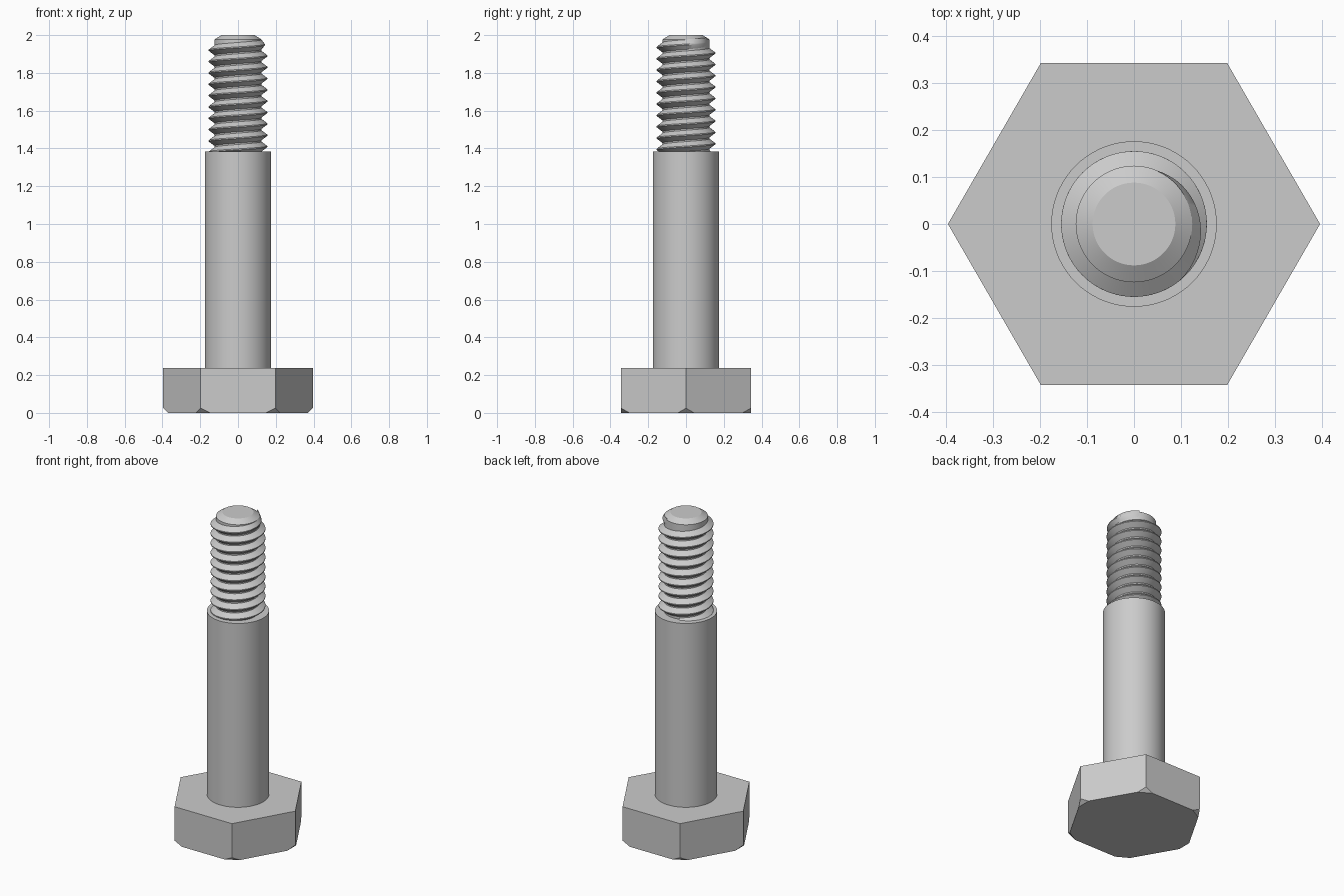
import bpy, bmesh, math
from mathutils import Vector

if "Cube" in bpy.data.objects:
    bpy.data.objects.remove(bpy.data.objects["Cube"], do_unlink=True)

steel = bpy.data.materials.new("steel grey")
grey = (0.6, 0.6, 0.6, 1)
steel.diffuse_color = grey
steel.use_nodes = True
steel.node_tree.nodes["Principled BSDF"].inputs["Base Color"].default_value = grey

SEG = 72
HEAD_R, HEAD_H = 0.396, 0.237
SHANK_R, SHANK_TOP = 0.176, 1.385
CORE_R, CREST_R, PITCH = 0.124, 0.155, 0.06


def finish(name, bm, smooth=True):
    bmesh.ops.recalc_face_normals(bm, faces=bm.faces)
    mesh = bpy.data.meshes.new(name)
    bm.to_mesh(mesh)
    bm.free()
    mesh.materials.append(steel)
    obj = bpy.data.objects.new(name, mesh)
    bpy.context.collection.objects.link(obj)
    if smooth:
        bpy.ops.object.select_all(action='DESELECT')
        obj.select_set(True)
        bpy.context.view_layer.objects.active = obj
        bpy.ops.object.shade_smooth_by_angle(angle=math.radians(30))
    return obj


def turned(name, profile):
    """Closed round solid from (radius, z) pairs, bottom to top."""
    bm = bmesh.new()
    rings = [[bm.verts.new((r * math.cos(math.tau * i / SEG),
                            r * math.sin(math.tau * i / SEG), z))
              for i in range(SEG)] for r, z in profile]
    for a, b in zip(rings, rings[1:]):
        for i in range(SEG):
            j = (i + 1) % SEG
            bm.faces.new((a[i], a[j], b[j], b[i]))
    bm.faces.new(rings[0][::-1])
    bm.faces.new(rings[-1])
    return finish(name, bm)


# Hex head with the lower corners cut off
bm = bmesh.new()
base = bm.faces.new([bm.verts.new((HEAD_R * math.cos(k * math.pi / 3),
                                   HEAD_R * math.sin(k * math.pi / 3), 0))
                     for k in range(6)])
ext = bmesh.ops.extrude_face_region(bm, geom=[base], use_keep_orig=True)
bmesh.ops.translate(bm, vec=(0, 0, HEAD_H),
                    verts=[g for g in ext["geom"] if isinstance(g, bmesh.types.BMVert)])
bmesh.ops.recalc_face_normals(bm, faces=bm.faces)
for k in range(6):
    out = Vector((math.cos(k * math.pi / 3), math.sin(k * math.pi / 3), 0))
    cut = bmesh.ops.bisect_plane(bm, geom=bm.verts[:] + bm.edges[:] + bm.faces[:],
                                 plane_co=out * (HEAD_R - 0.025),
                                 plane_no=out - Vector((0, 0, 1)), clear_outer=True)
    rim = [g for g in cut["geom_cut"] if isinstance(g, bmesh.types.BMEdge)]
    bmesh.ops.holes_fill(bm, edges=rim)
finish("hex_head", bm, smooth=False)

# Plain shank and threaded core with a chamfered tip
turned("shank", [(SHANK_R, HEAD_H - 0.01), (SHANK_R, SHANK_TOP)])
turned("thread_core", [(CORE_R, SHANK_TOP - 0.05), (CORE_R, 1.977), (0.088, 2)])

# Helical thread ridge, fading into the core at the tip
bm = bmesh.new()
END = math.radians(65)
FADE = math.radians(115)
start = -math.tau * 9.7
steps = 720
previous = None
for s in range(steps + 1):
    a = start + (END - start) * s / steps
    z = 1.95 + PITCH * a / math.tau
    height = (CREST_R - CORE_R) * min(1, (END - a) / FADE)
    section = [(CORE_R - 0.001, -0.027), (CORE_R + height, -0.003),
               (CORE_R + height, 0.003), (CORE_R - 0.001, 0.027)]
    ring = [bm.verts.new((r * math.cos(a), r * math.sin(a), z + dz))
            for r, dz in section]
    if previous:
        for i in range(4):
            j = (i + 1) % 4
            bm.faces.new((previous[i], previous[j], ring[j], ring[i]))
    else:
        bm.faces.new(ring)
    previous = ring
bm.faces.new(previous[::-1])
finish("thread_ridge", bm)
